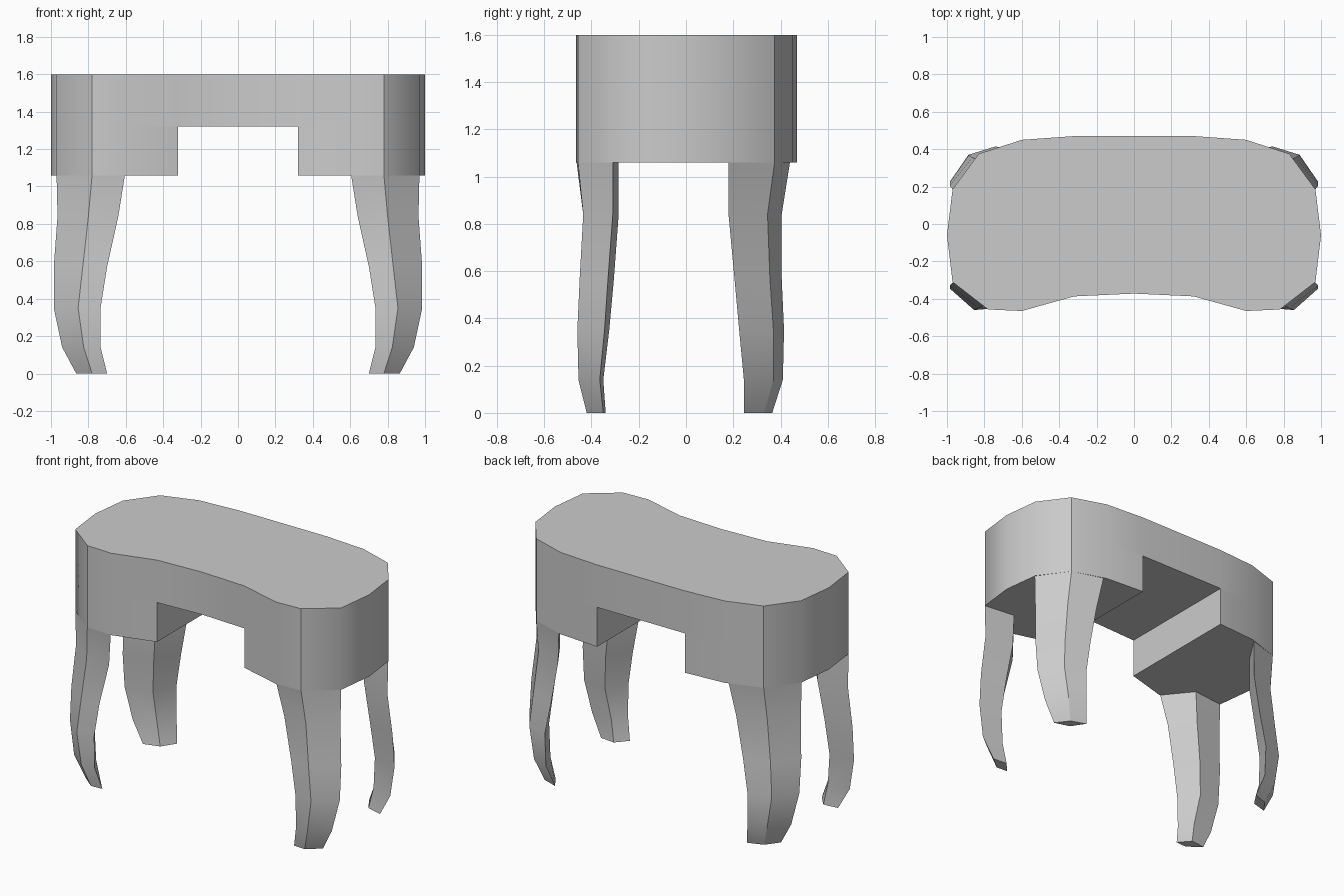
import bpy, bmesh

if "Cube" in bpy.data.objects:
    bpy.data.objects.remove(bpy.data.objects["Cube"])

TOP, APRON, BASE = 1.60, 1.32, 1.06

# Right half of the kidney-shaped table outline, front centre to back centre
HALF = [(0, -.372), (.32, -.387), (.60, -.465), (.78, -.457), (.97, -.31),
        (1.0, -.06), (.97, .185), (.83, .375), (.60, .45), (.32, .47), (0, .47)]
OUTLINE = HALF + [(-x, y) for x, y in HALF[-2:0:-1]]

# Kite-shaped leg sections: z, then inner, corner, outer and back points
FRONT = [
    (1.06, (.605, -.463), (.78, -.457), (.97, -.31), (.75, -.285)),
    (.84, (.64, -.43), (.80, -.435), (.965, -.31), (.76, -.285)),
    (.57, (.70, -.445), (.83, -.45), (.985, -.33), (.80, -.305)),
    (.35, (.735, -.45), (.855, -.46), (.985, -.345), (.82, -.325)),
    (.14, (.735, -.445), (.825, -.455), (.94, -.365), (.79, -.35)),
    (0, (.70, -.415), (.78, -.42), (.865, -.35), (.765, -.34))]
REAR = [
    (1.06, (.62, .44), (.83, .375), (.97, .18), (.75, .24)),
    (.84, (.65, .405), (.835, .345), (.965, .18), (.76, .23)),
    (.57, (.70, .405), (.865, .355), (.985, .205), (.79, .25)),
    (.35, (.74, .415), (.885, .37), (.985, .225), (.81, .27)),
    (.14, (.735, .41), (.85, .37), (.94, .245), (.79, .285)),
    (0, (.70, .365), (.80, .33), (.865, .245), (.76, .275))]


def loft(name, rings, angle):
    """Skin a stack of closed rings, given as (z, points), and cap both ends."""
    bm = bmesh.new()
    loops = [[bm.verts.new((x, y, z)) for x, y in pts] for z, pts in rings]
    for a, b in zip(loops, loops[1:]):
        for i in range(len(a)):
            j = (i + 1) % len(a)
            bm.faces.new((a[i], a[j], b[j], b[i]))
    bm.faces.new(loops[0])
    bm.faces.new(loops[-1])
    bmesh.ops.recalc_face_normals(bm, faces=bm.faces)
    mesh = bpy.data.meshes.new(name)
    bm.to_mesh(mesh)
    bm.free()
    obj = bpy.data.objects.new(name, mesh)
    bpy.context.collection.objects.link(obj)
    bpy.ops.object.select_all(action='DESELECT')
    obj.select_set(True)
    bpy.context.view_layer.objects.active = obj
    bpy.ops.object.shade_smooth_by_angle(angle=angle)
    # Keep the vertical creases that run on into the legs
    for e in mesh.edges:
        p, q = (mesh.vertices[v].co for v in e.vertices)
        if (p - q).xy.length < .001 and .77 < abs(p.x) < .84:
            e.use_edge_sharp = True
    return obj


# Table top with its apron
loft("table_top", [(APRON, OUTLINE), (TOP, OUTLINE)], .87)

for side, s in (("right", 1), ("left", -1)):
    # Drawer pedestal under each end, flush with the outline
    ends = [(s * x, y) for x, y in HALF[1:-1]]
    loft(f"{side}_pedestal", [(BASE, ends), (APRON, ends)], .87)
    # Curved legs
    for place, rows in (("front", FRONT), ("rear", REAR)):
        loft(f"{place}_{side}_leg",
             [(r[0], [(s * x, y) for x, y in r[1:]]) for r in rows], .5)
